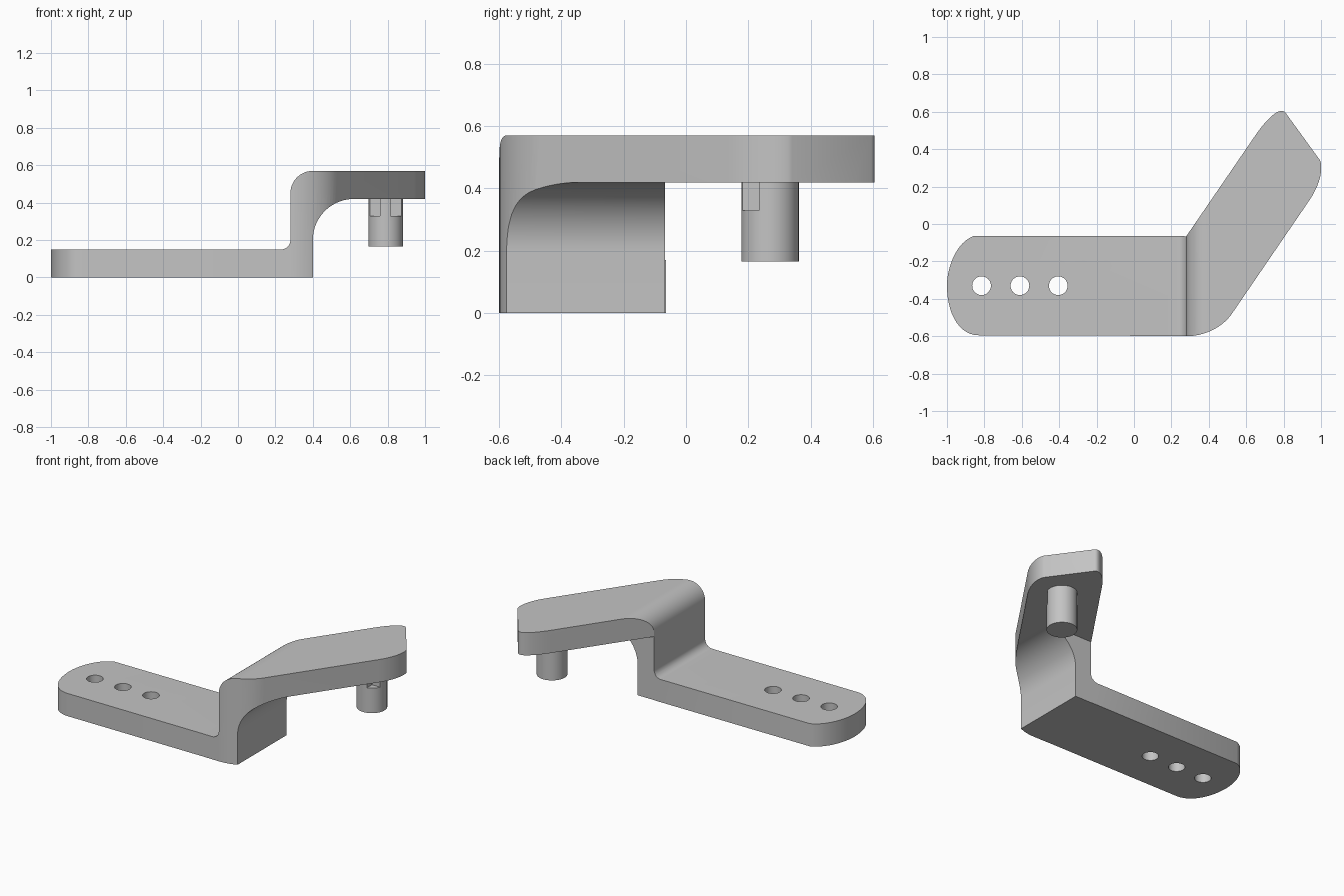
import bpy, bmesh, math
from mathutils import Vector
from mathutils.geometry import interpolate_bezier

if "Cube" in bpy.data.objects:
    bpy.data.objects.remove(bpy.data.objects["Cube"], do_unlink=True)

steel = bpy.data.materials.new("plain grey metal")
steel.use_nodes = True
grey = (0.55, 0.55, 0.55, 1)
steel.diffuse_color = grey
steel.node_tree.nodes["Principled BSDF"].inputs["Base Color"].default_value = grey


def prism(name, points, low, high, axis="z"):
    """Extrude a closed outline along z, or an x-z outline along y."""
    bm = bmesh.new()
    verts = [bm.verts.new((a, b, low) if axis == "z" else (a, low, b)) for a, b in points]
    face = bm.faces.new(verts)
    out = bmesh.ops.extrude_face_region(bm, geom=[face])
    d = high - low
    shift = Vector((0, 0, d) if axis == "z" else (0, d, 0))
    bmesh.ops.translate(bm, vec=shift, verts=[v for v in out["geom"] if isinstance(v, bmesh.types.BMVert)])
    bmesh.ops.recalc_face_normals(bm, faces=bm.faces)
    mesh = bpy.data.meshes.new(name)
    bm.to_mesh(mesh)
    bm.free()
    mesh.materials.append(steel)
    obj = bpy.data.objects.new(name, mesh)
    bpy.context.collection.objects.link(obj)
    return obj


def arc(cx, cy, r, start, end, n=16):
    angles = [math.radians(start + (end - start) * i / n) for i in range(n + 1)]
    return [(cx + r * math.cos(a), cy + r * math.sin(a)) for a in angles]


def circle(cx, cy, r, n=40):
    return arc(cx, cy, r, 0, 360, n)[:-1]


def curve(a, b, c, d, n=14):
    pts = interpolate_bezier(*[Vector((*p, 0)) for p in (a, b, c, d)], n)
    return [(p.x, p.y) for p in pts]


def rect(x0, x1, y0, y1):
    return [(x0, y0), (x1, y0), (x1, y1), (x0, y1)]


def activate(obj):
    bpy.ops.object.select_all(action="DESELECT")
    obj.select_set(True)
    bpy.context.view_layer.objects.active = obj


def combine(obj, cutter, operation="DIFFERENCE"):
    activate(obj)
    mod = obj.modifiers.new("cut", "BOOLEAN")
    mod.operation, mod.solver, mod.object = operation, "EXACT", cutter
    bpy.ops.object.modifier_apply(modifier=mod.name)
    bpy.data.objects.remove(cutter, do_unlink=True)


def smooth(obj):
    activate(obj)
    bpy.ops.object.shade_smooth_by_angle(angle=math.radians(30))


# Stepped side profile: base plate, riser and raised arm
profile = [(-1.1, 0), (0.4, 0)]
profile += arc(0.62, 0.2, 0.22, 180, 90, 20)
profile += [(1.1, 0.42), (1.1, 0.57)]
profile += arc(0.4, 0.45, 0.12, 90, 180)
profile += arc(0.23, 0.2, 0.05, 0, -90, 8)
profile += [(-1.1, 0.15)]
bracket = prism("bracket", profile, -0.8, 0.8, "y")

# Plan outline: rounded base end, elbow and angled arm
plan = curve((-0.86, -0.065), (-0.95, -0.1), (-1, -0.23), (-1, -0.33))
plan += curve((-1, -0.33), (-1, -0.47), (-0.94, -0.595), (-0.83, -0.595))[1:]
plan += [(0.15, -0.598)]
plan += curve((0.28, -0.6), (0.38, -0.6), (0.48, -0.55), (0.53, -0.47))
plan += curve((0.94, 0.13), (1.0, 0.22), (1.01, 0.3), (0.995, 0.34))
plan += curve((0.81, 0.595), (0.79, 0.62), (0.74, 0.6), (0.66, 0.49))
plan += [(0.28, -0.065)]
combine(bracket, prism("plan_cutter", plan, -0.2, 0.8), "INTERSECT")

# Riser stops at the base's back edge, leaving the arm free above
combine(bracket, prism("under_arm_cutter", rect(0.27, 1.2, -0.067, 0.9), -0.1, 0.42))

# Mounting holes
for x in (-0.815, -0.61, -0.405):
    combine(bracket, prism("hole_cutter", circle(x, -0.33, 0.05), -0.1, 0.3))
smooth(bracket)

# Pin under the arm, notched on both sides of a front key
pin = prism("pin", circle(0.79, 0.27, 0.092, 48), 0.165, 0.43)
for x0, x1 in ((0.68, 0.76), (0.815, 0.9)):
    combine(pin, prism("notch_cutter", rect(x0, x1, 0.15, 0.235), 0.33, 0.5))
smooth(pin)
